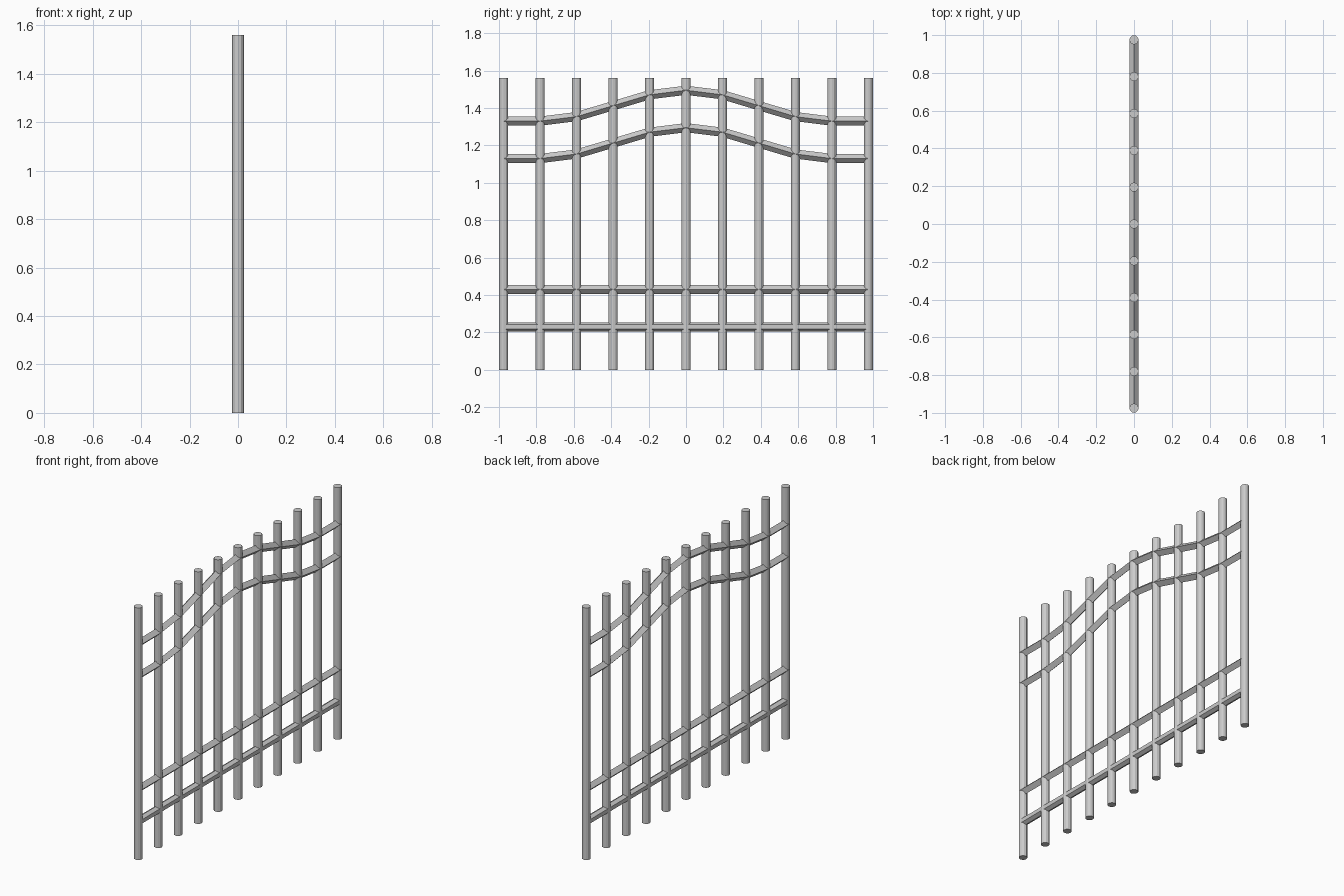
import bpy, bmesh, math
from mathutils import Vector

if "Cube" in bpy.data.objects:
    bpy.data.objects.remove(bpy.data.objects["Cube"])

N, PITCH, R, H = 11, 0.195, 0.0245, 1.56
ys = [(i - N // 2) * PITCH for i in range(N)]


def rail(name, path, sides):
    """Sweep a polygon section along a path in the YZ plane, with mitred joints."""
    pts = [Vector((0, y, z)) for y, z in path]
    bm = bmesh.new()
    rings = []
    for i, p in enumerate(pts):
        t = (pts[min(i + 1, len(pts) - 1)] - pts[max(i - 1, 0)]).normalized()
        up = Vector((0, -t.z, t.y))
        ring = []
        for k in range(sides):
            a = math.pi / 2 + 2 * math.pi * k / sides
            ring.append(bm.verts.new(p + Vector((R * math.cos(a), 0, 0)) + up * R * math.sin(a)))
        rings.append(ring)
    for a, b in zip(rings, rings[1:]):
        for k in range(sides):
            j = (k + 1) % sides
            bm.faces.new((a[k], a[j], b[j], b[k]))
    bm.faces.new(rings[0])
    bm.faces.new(rings[-1])
    bmesh.ops.recalc_face_normals(bm, faces=bm.faces)
    mesh = bpy.data.meshes.new(name)
    bm.to_mesh(mesh)
    bm.free()
    bpy.context.collection.objects.link(bpy.data.objects.new(name, mesh))


def arch(y):
    """Cosine hump that flattens out at the outer bays."""
    return 0.0825 * (1 + math.cos(math.pi * min(abs(y) / 0.78, 1)))


# Vertical bars
for i, y in enumerate(ys):
    bpy.ops.mesh.primitive_cylinder_add(vertices=12, radius=R, depth=H, location=(0, y, H / 2))
    bpy.context.object.name = f"vertical_bar_{i + 1}"

# Arched upper rails
rail("arched_rail_top", [(y, 1.33 + arch(y)) for y in ys], 4)
rail("arched_rail_lower", [(y, 1.13 + arch(y)) for y in ys], 4)

# Straight bottom rails
rail("straight_rail_upper", [(ys[0], 0.43), (ys[-1], 0.43)], 4)
rail("straight_rail_bottom", [(ys[0], 0.23), (ys[-1], 0.23)], 6)
